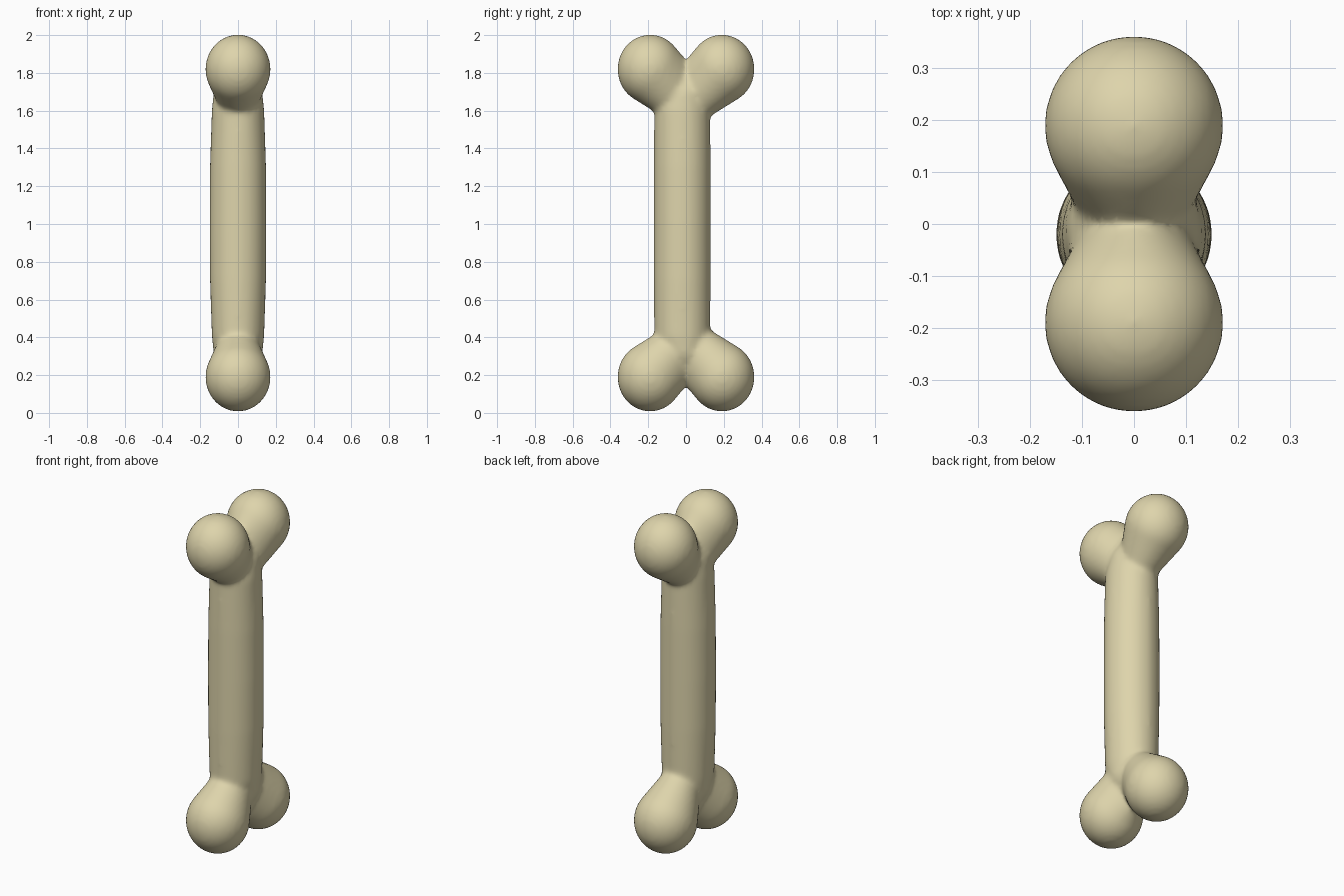
import bpy, bmesh, math
from mathutils import Vector

if "Cube" in bpy.data.objects:
    bpy.data.objects.remove(bpy.data.objects["Cube"])

bm = bmesh.new()


def add_hull(points):
    """Add a closed convex shell around the given points."""
    part = bmesh.new()
    for p in points:
        part.verts.new(p)
    res = bmesh.ops.convex_hull(part, input=part.verts)
    loose = [v for v in part.verts if not v.link_faces]
    bmesh.ops.delete(part, geom=loose, context='VERTS')
    bmesh.ops.recalc_face_normals(part, faces=part.faces)
    tmp = bpy.data.meshes.new("tmp")
    part.to_mesh(tmp)
    part.free()
    bm.from_mesh(tmp)
    bpy.data.meshes.remove(tmp)


def ellipse(n, fn):
    return [fn(math.cos(2 * math.pi * i / n), math.sin(2 * math.pi * i / n)) for i in range(n)]


def ball(cy, cz, r, rz):
    pts = [Vector((0, cy, cz + rz)), Vector((0, cy, cz - rz))]
    for k in range(1, 20):
        a = math.pi * k / 20
        pts += ellipse(40, lambda c, s: Vector((r * math.sin(a) * c, cy + r * math.sin(a) * s,
                                                cz + rz * math.cos(a))))
    return pts


# Shaft: (distance from mid height, x radius, y radius, y centre)
shaft = []
for dz, rx, ry, cy in [(0, .151, .151, -.02), (.3, .149, .151, -.02), (.6, .139, .148, -.02),
                       (.7, .128, .13, -.01), (.79, .08, .07, 0)]:
    for sgn in (-1, 1):
        shaft += ellipse(32, lambda c, s: Vector((rx * c, cy + ry * s, 1.005 + sgn * dz)))
add_hull(shaft)

# Four knobs, each drawn out to a web at the middle of the bone
for cz, end in ((.19, -1), (1.82, 1)):
    for side in (-1, 1):
        web = ellipse(24, lambda c, s: Vector((.095 * c, 0, cz - end * .14 + .19 * s)))
        add_hull(ball(side * .19, cz, .173, .183) + web)

mesh = bpy.data.meshes.new("bone")
bm.to_mesh(mesh)
bm.free()
bone = bpy.data.objects.new("bone", mesh)
bpy.context.collection.objects.link(bone)

# Fuse the parts and soften the joints
fuse = bone.modifiers.new("fuse", 'REMESH')
fuse.mode = 'VOXEL'
fuse.voxel_size = 0.013
fuse.use_smooth_shade = True
soft = bone.modifiers.new("soften", 'SMOOTH')
soft.factor = 0.5
soft.iterations = 12

# Ivory colour
mat = bpy.data.materials.new("ivory")
mat.diffuse_color = (0.73, 0.66, 0.41, 1)
mat.use_nodes = True
mat.node_tree.nodes["Principled BSDF"].inputs["Base Color"].default_value = mat.diffuse_color
mesh.materials.append(mat)
